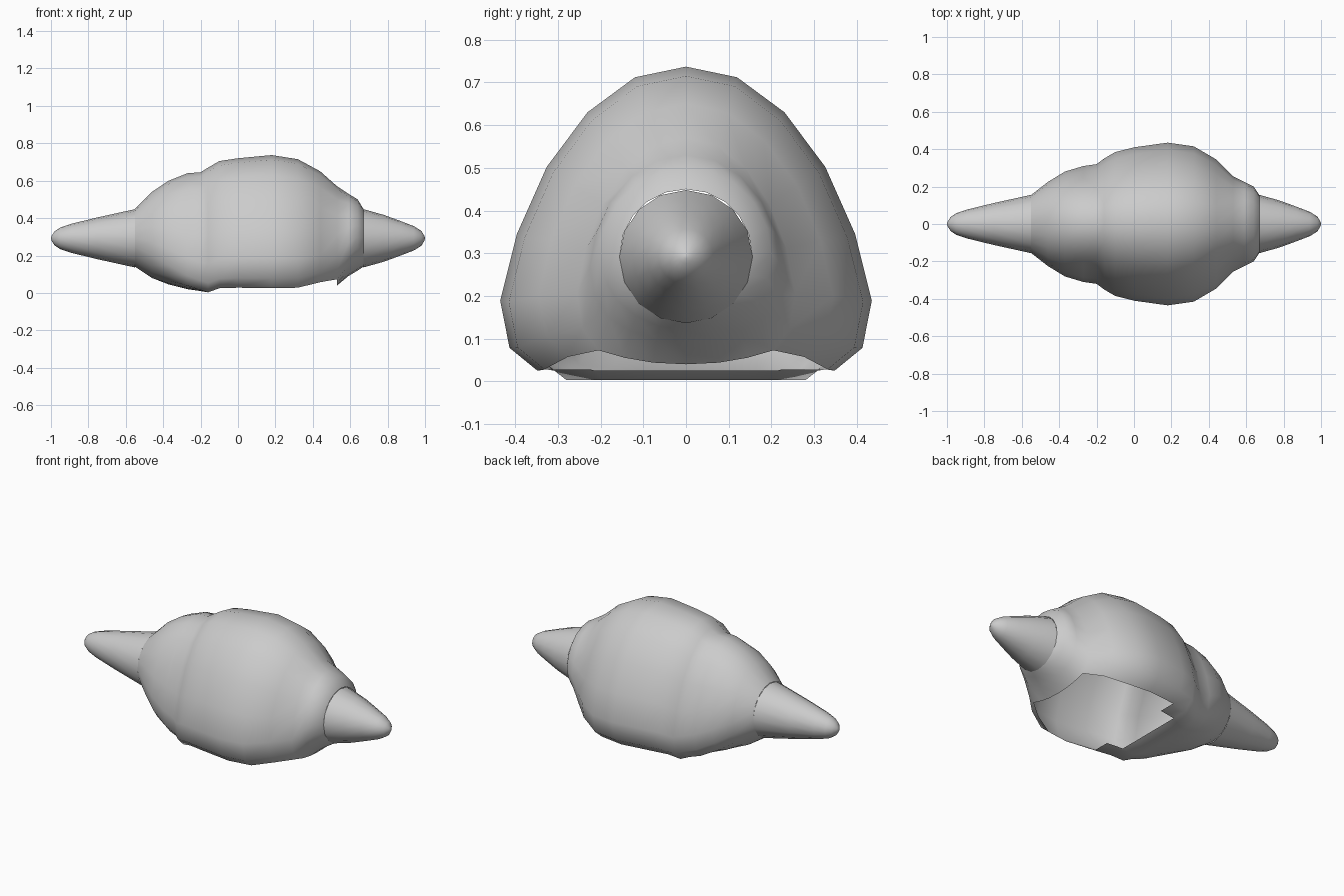
import bpy, bmesh, math

old = bpy.data.objects.get("Cube")
if old:
    bpy.data.objects.remove(old, do_unlink=True)

grey = bpy.data.materials.new("light grey")
grey.use_nodes = True
colour = (0.6, 0.6, 0.6, 1)
grey.diffuse_color = colour
grey.node_tree.nodes["Principled BSDF"].inputs["Base Color"].default_value = colour


def finish(name, bm, angle):
    bmesh.ops.recalc_face_normals(bm, faces=bm.faces)
    mesh = bpy.data.meshes.new(name)
    bm.to_mesh(mesh)
    bm.free()
    mesh.materials.append(grey)
    ob = bpy.data.objects.new(name, mesh)
    bpy.context.collection.objects.link(ob)
    bpy.ops.object.select_all(action='DESELECT')
    ob.select_set(True)
    bpy.context.view_layer.objects.active = ob
    bpy.ops.object.shade_smooth_by_angle(angle=math.radians(angle))
    return ob


def bridge(bm, rings):
    for a, b in zip(rings, rings[1:]):
        n = len(a)
        for i in range(n):
            j = (i + 1) % n
            bm.faces.new((a[i], a[j], b[j], b[i]))


# Half section from the crown to the keel, as fractions of half width and height
EGG = [(0, 1), (.275, .965), (.53, .85), (.75, .67), (.91, .45), (1, .23),
       (.95, .075), (.8, 0), (.55, 0), (.3, 0), (0, 0)]
HALF = len(EGG) - 1

# Stations along the shell: x, top, bottom, half width, egg shape amount
STATIONS = [(-.55, .45, .14, .155, 0), (-.46, .54, .08, .225, .3),
            (-.37, .60, .045, .28, .6), (-.27, .64, .02, .31, .85),
            (-.2, .645, .01, .32, .95), (-.16, .67, .003, .35, 1),
            (-.1, .705, .025, .385, 1), (0, .72, .028, .41, 1),
            (.18, .737, .025, .435, 1), (.32, .715, .028, .415, 1),
            (.44, .65, .045, .345, .9), (.53, .57, .04, .255, .7),
            (.59, .53, .09, .225, .35), (.64, .50, .12, .2, .1),
            (.67, .45, .14, .155, 0)]


def section(bm, x, top, bottom, width, egg):
    ring = []
    for i in range(2 * HALF):
        k = min(i, 2 * HALF - i)
        side = 1 if i <= HALF else -1
        a = math.pi * k / HALF
        y = (1 - egg) * math.sin(a) + egg * EGG[k][0]
        h = (1 - egg) * (.5 + .5 * math.cos(a)) + egg * EGG[k][1]
        ring.append(bm.verts.new((x, side * y * width, bottom + h * (top - bottom))))
    return ring


# Hollow shell, with an oval mouth in its underside
bm = bmesh.new()
bridge(bm, [section(bm, *s) for s in STATIONS])
mouth = []
for f in bm.faces:
    c = f.calc_center_median()
    if c.z < .06 and ((c.x - .22) / .33) ** 2 + (c.y / .36) ** 2 < 1:
        mouth.append(f)
bmesh.ops.delete(bm, geom=mouth, context='FACES')
finish("shell", bm, 60)


# Tapered spouts at both ends: x and radius, from base to tip
def spout(name, profile):
    bm = bmesh.new()
    rings = []
    for x, r in profile:
        rings.append([bm.verts.new((x, r * math.sin(t * math.pi / 8),
                                    .292 + r * math.cos(t * math.pi / 8)))
                      for t in range(16)])
    bridge(bm, rings)
    bm.faces.new(rings[-1])
    finish(name, bm, 60)


spout("long_spout", [(-.55, .156), (-.75, .112), (-.89, .078), (-.95, .058),
                     (-.98, .038), (-.995, .016), (-1, .004)])
spout("short_spout", [(.67, .156), (.78, .125), (.87, .092), (.94, .065),
                      (.98, .04), (.995, .016), (1, .004)])
